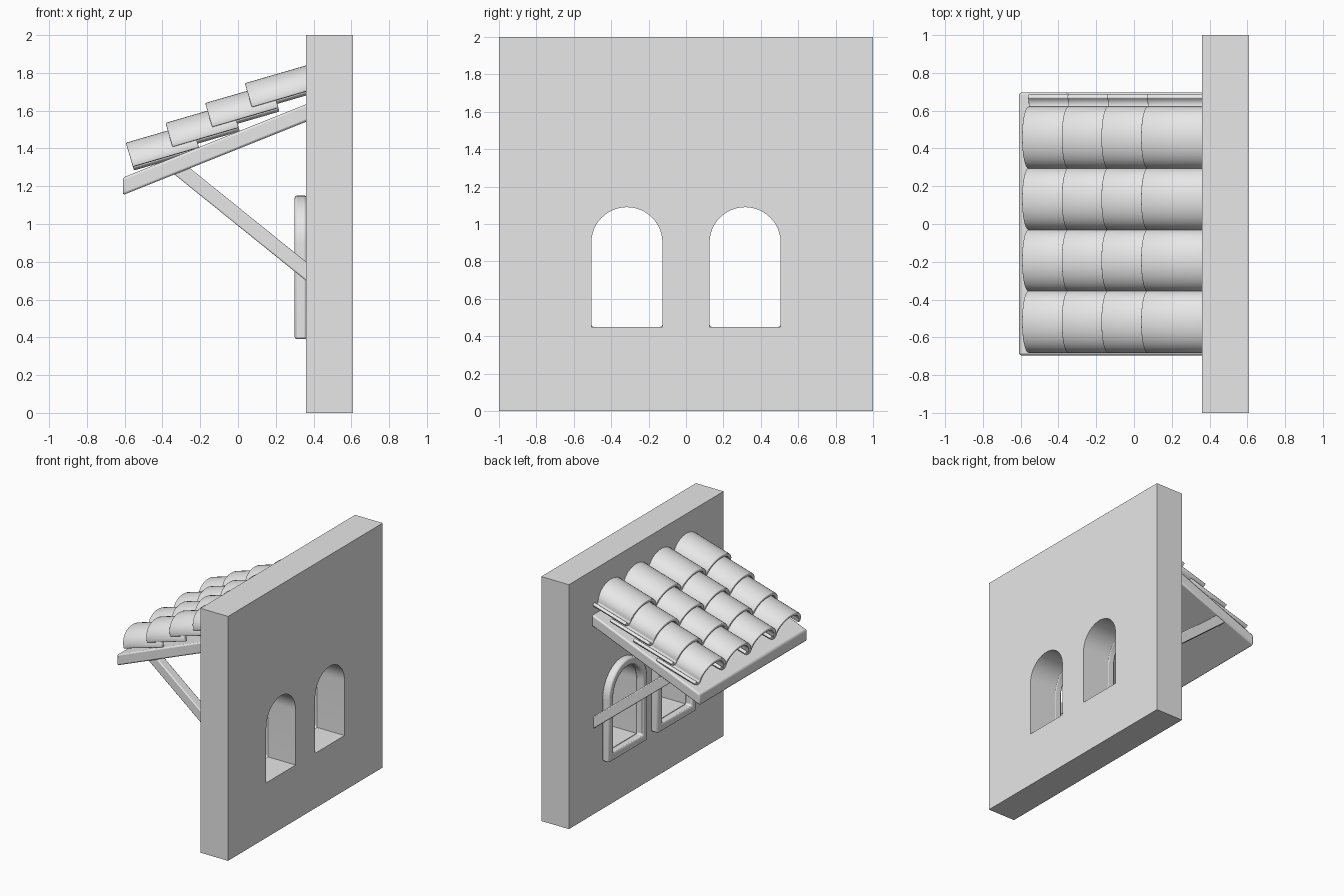
import bpy, bmesh, math
from mathutils import Vector

cube = bpy.data.objects.get("Cube")
if cube:
    bpy.data.objects.remove(cube, do_unlink=True)

# Single plaster grey material
plaster = bpy.data.materials.new("plain_grey")
plaster.use_nodes = True
GREY = (0.8, 0.8, 0.8, 1)
plaster.diffuse_color = GREY
plaster.node_tree.nodes["Principled BSDF"].inputs["Base Color"].default_value = GREY


def finish(name, bm, bevel=0.0, thickness=0.0):
    """Turn a bmesh into a named, shaded object."""
    bmesh.ops.recalc_face_normals(bm, faces=bm.faces)
    mesh = bpy.data.meshes.new(name)
    bm.to_mesh(mesh)
    bm.free()
    mesh.materials.append(plaster)
    obj = bpy.data.objects.new(name, mesh)
    bpy.context.collection.objects.link(obj)
    bpy.ops.object.select_all(action="DESELECT")
    obj.select_set(True)
    bpy.context.view_layer.objects.active = obj
    bpy.ops.object.shade_smooth_by_angle(angle=math.radians(35))
    if thickness:
        mod = obj.modifiers.new("shell", "SOLIDIFY")
        mod.thickness = thickness
        mod.offset = 0
    if bevel:
        mod = obj.modifiers.new("soft_edges", "BEVEL")
        mod.width = bevel
        mod.segments = 2
        mod.limit_method = "ANGLE"
        mod.angle_limit = math.radians(35)
    return obj


def arch(cy, radius, bottom, spring, steps=24):
    """Round-topped opening outline as (y, z) points."""
    pts = [(cy - radius, bottom), (cy + radius, bottom)]
    for i in range(steps + 1):
        a = math.pi * i / steps
        pts.append((cy + radius * math.cos(a), spring + radius * math.sin(a)))
    return pts


def side_prism(name, profile, y0, y1, bevel):
    """Extrude an (x, z) profile along y."""
    bm = bmesh.new()
    face = bm.faces.new([bm.verts.new((x, y0, z)) for x, z in profile])
    ext = bmesh.ops.extrude_face_region(bm, geom=[face])
    moved = [g for g in ext["geom"] if isinstance(g, bmesh.types.BMVert)]
    bmesh.ops.translate(bm, verts=moved, vec=(0, y1 - y0, 0))
    return finish(name, bm, bevel)


WALL_FRONT, WALL_BACK = 0.36, 0.61
WINDOW_Y, RADIUS, SILL, SPRING, TRIM = 0.316, 0.19, 0.45, 0.9, 0.06

# Wall slab with two arched openings
bm = bmesh.new()
loops = [[(-1, 0), (1, 0), (1, 2), (-1, 2)]]
loops += [arch(s * WINDOW_Y, RADIUS, SILL, SPRING) for s in (-1, 1)]
edges = []
for loop in loops:
    vs = [bm.verts.new((WALL_FRONT, y, z)) for y, z in loop]
    edges += [bm.edges.new((vs[i - 1], vs[i])) for i in range(len(vs))]
bmesh.ops.triangle_fill(bm, edges=edges, use_beauty=True, normal=(1, 0, 0))
ext = bmesh.ops.extrude_face_region(bm, geom=bm.faces[:])
moved = [g for g in ext["geom"] if isinstance(g, bmesh.types.BMVert)]
bmesh.ops.translate(bm, verts=moved, vec=(WALL_BACK - WALL_FRONT, 0, 0))
finish("wall", bm)

# Raised trim around each opening
for side, label in ((-1, "right"), (1, "left")):
    inner = arch(side * WINDOW_Y, RADIUS, SILL, SPRING)
    outer = arch(side * WINDOW_Y, RADIUS + TRIM, SILL - TRIM, SPRING)
    x0, x1 = WALL_FRONT - TRIM, WALL_FRONT + 0.005
    bm = bmesh.new()
    rings = [[bm.verts.new(p) for p in ((x0, *i), (x0, *o), (x1, *o), (x1, *i))]
             for i, o in zip(inner, outer)]
    for k in range(len(rings)):
        a, b = rings[k - 1], rings[k]
        for j in range(4):
            bm.faces.new((a[j - 1], a[j], b[j], b[j - 1]))
    finish(f"window_trim_{label}", bm, bevel=0.012)

# Sloping awning board
side_prism("awning_board",
           [(-0.61, 1.153), (0.4, 1.557), (0.4, 1.65), (-0.61, 1.245)],
           -0.695, 0.695, 0.012)

# Diagonal struts under the board
for side, label in ((-1, "right"), (1, "left")):
    side_prism(f"strut_{label}",
               [(0.4, 0.668), (0.4, 0.768), (-0.27, 1.308), (-0.36, 1.281)],
               side * 0.605, side * 0.68, 0.008)

# Tile profile: barrel followed by a shallow upturned gutter (y, height)
SHELL = 0.026
profile = []
for i in range(21):
    a = math.pi * (1 - i / 20)
    profile.append((0.153 * math.cos(a), 0.013 + 0.12 * math.sin(a) ** 0.9))
profile += [(0.17, 0.006), (0.19, 0.008), (0.21, 0.018), (0.222, 0.034)]

# Overlapping roof tiles, four rows of four
PITCH = math.radians(16.2)
along = Vector((math.cos(PITCH), 0, math.sin(PITCH)))
up = Vector((-math.sin(PITCH), 0, math.cos(PITCH)))
for row in range(4):
    for col in range(4):
        start = Vector((-0.553 + 0.21 * row, -0.518 + 0.325 * col, 1.29 + 0.105 * row))
        bm = bmesh.new()
        ends = []
        for dist in (0, 0.365):
            ends.append([bm.verts.new(start + along * dist + up * h + Vector((0, y, 0)))
                         for y, h in profile])
        for i in range(len(profile) - 1):
            bm.faces.new((ends[0][i], ends[0][i + 1], ends[1][i + 1], ends[1][i]))
        finish(f"roof_tile_{row + 1}_{col + 1}", bm, bevel=0.005, thickness=SHELL)
